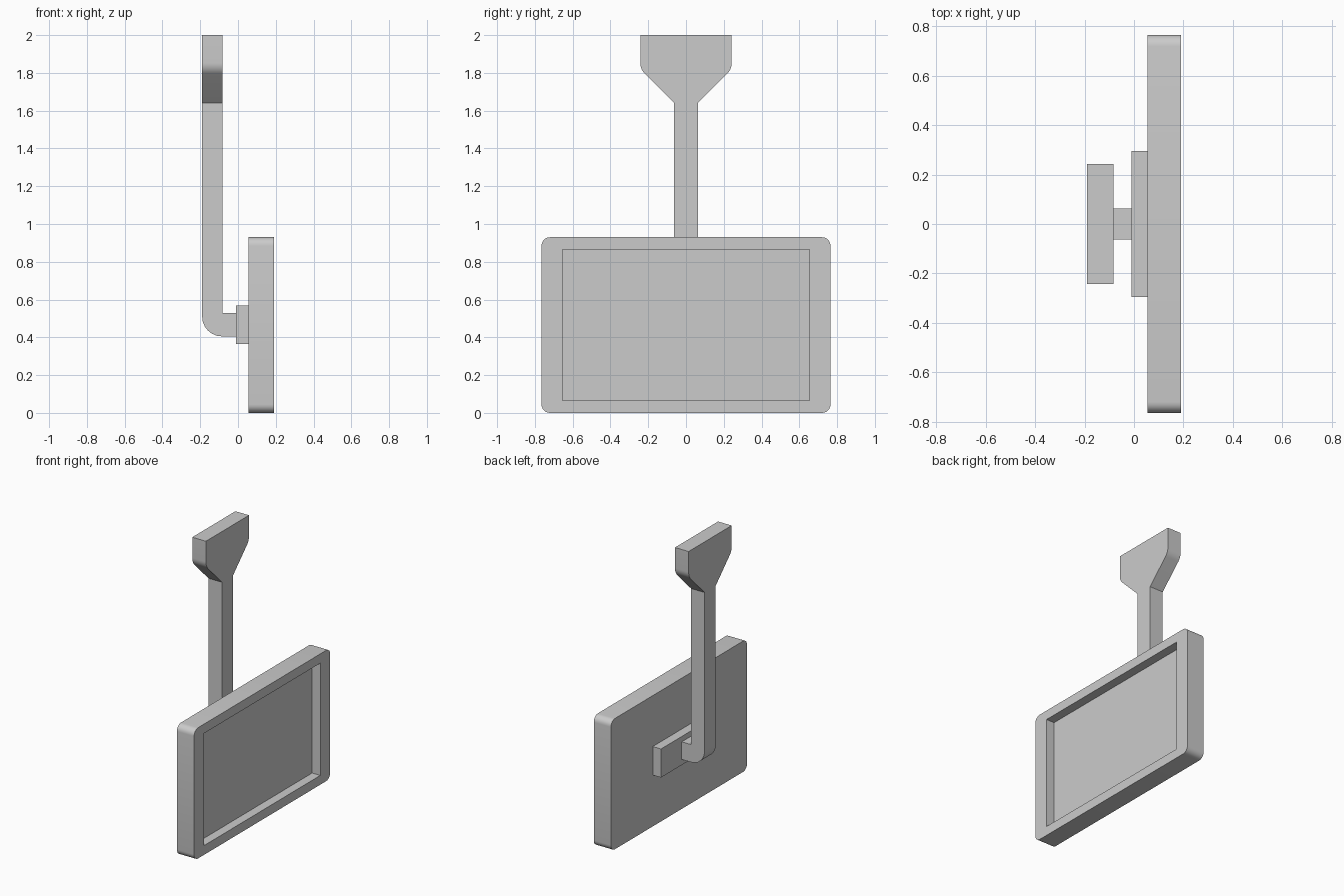
import bpy, bmesh, math
from mathutils import Vector

if "Cube" in bpy.data.objects:
    bpy.data.objects.remove(bpy.data.objects["Cube"])


def fillet(points, steps=6):
    """Round the corners of a 2D outline given as (u, v, radius)."""
    out = []
    n = len(points)
    for i, (u, v, r) in enumerate(points):
        p = Vector((u, v))
        if r == 0:
            out.append(p)
            continue
        a = (Vector(points[i - 1][:2]) - p).normalized()
        b = (Vector(points[(i + 1) % n][:2]) - p).normalized()
        half = a.angle(b) / 2
        centre = p + (a + b).normalized() * (r / math.sin(half))
        start = p + a * (r / math.tan(half)) - centre
        end = p + b * (r / math.tan(half)) - centre
        sweep = math.pi - 2 * half
        for k in range(steps + 1):
            t = k / steps
            out.append(centre + (start * math.sin((1 - t) * sweep)
                                 + end * math.sin(t * sweep)) / math.sin(sweep))
    return out


def prism(bm, outline, axis, lo, hi):
    """Extrude an outline along x (outline is y,z) or y (outline is x,z)."""
    def place(p, d):
        return (d, p.x, p.y) if axis == 'x' else (p.x, d, p.y)
    face = bm.faces.new([bm.verts.new(place(p, lo)) for p in outline])
    geom = bmesh.ops.extrude_face_region(bm, geom=[face], use_keep_orig=True)["geom"]
    move = Vector(place(Vector((0, 0)), hi - lo))
    bmesh.ops.translate(bm, verts=[g for g in geom if isinstance(g, bmesh.types.BMVert)], vec=move)


def finish(bm, name):
    bmesh.ops.recalc_face_normals(bm, faces=bm.faces)
    mesh = bpy.data.meshes.new(name)
    bm.to_mesh(mesh)
    bm.free()
    obj = bpy.data.objects.new(name, mesh)
    bpy.context.collection.objects.link(obj)
    return obj


def activate(obj):
    bpy.ops.object.select_all(action='DESELECT')
    obj.select_set(True)
    bpy.context.view_layer.objects.active = obj


def slab(name, w, z0, z1, x0, x1, r=0.0):
    bm = bmesh.new()
    prism(bm, fillet([(-w, z0, r), (w, z0, r), (w, z1, r), (-w, z1, r)]), 'x', x0, x1)
    return finish(bm, name)


# Screen housing with a recessed display on the +x side
screen = slab("screen_housing", 0.765, 0.0, 0.93, 0.055, 0.19, 0.045)
cutter = slab("recess_cutter", 0.653, 0.066, 0.864, 0.126, 0.30)
cutter.hide_render = True
cut = screen.modifiers.new("recess", 'BOOLEAN')
cut.operation = 'DIFFERENCE'
cut.solver = 'EXACT'
cut.object = cutter
activate(screen)
bpy.ops.object.modifier_apply(modifier=cut.name)
bpy.data.objects.remove(cutter)

# Mounting plate behind the screen
plate = slab("mounting_plate", 0.295, 0.365, 0.568, -0.01, 0.055)

# Hanging arm: bent stem plus flared top, welded where they meet
HALF, JOIN = 0.0625, 1.64
XB, XF = -0.19, -0.083
bm = bmesh.new()
stem = [(XB, JOIN, 0), (XB, 0.405, 0.105), (-0.01, 0.405, 0),
        (-0.01, 0.53, 0), (XF, 0.53, 0), (XF, JOIN, 0)]
prism(bm, fillet(stem), 'y', -HALF, HALF)
flare = [(HALF, JOIN, 0), (0.242, 1.82, 0.08), (0.242, 2.0, 0),
         (-0.242, 2.0, 0), (-0.242, 1.82, 0.08), (-HALF, JOIN, 0)]
prism(bm, fillet(flare), 'x', XB, XF)
inner = [f for f in bm.faces if all(abs(v.co.z - JOIN) < 1e-4 for v in f.verts)]
bmesh.ops.delete(bm, geom=inner, context='FACES')
bmesh.ops.remove_doubles(bm, verts=bm.verts, dist=1e-4)
arm = finish(bm, "hanging_arm")

# Smooth rounded corners, crisp edges elsewhere
for obj in (screen, plate, arm):
    activate(obj)
    bpy.ops.object.shade_smooth_by_angle(angle=math.radians(30))
